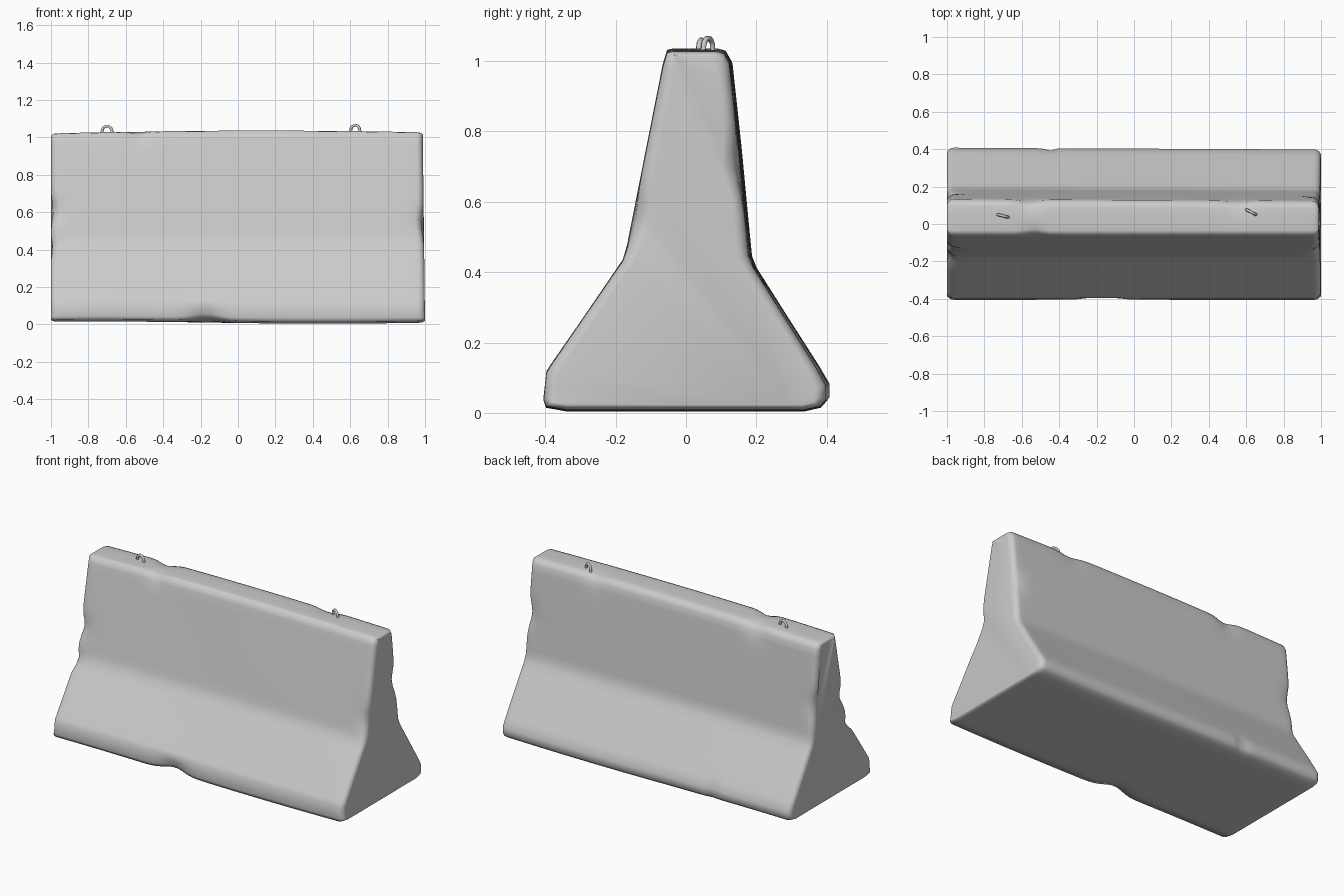
import bpy, bmesh, math
from mathutils import Vector

if "Cube" in bpy.data.objects:
    bpy.data.objects.remove(bpy.data.objects["Cube"])

# Barrier cross-section (y, z), counter-clockwise from the bottom front
PROFILE = [(-0.34, 0.01), (0.34, 0.01), (0.385, 0.02), (0.403, 0.04), (0.403, 0.08), (0.375, 0.13),
           (0.197, 0.415), (0.183, 0.45), (0.155, 0.75), (0.128, 1.0), (0.112, 1.028), (0.09, 1.034),
           (-0.035, 1.034), (-0.054, 1.03), (-0.066, 0.99), (-0.168, 0.475), (-0.18, 0.435),
           (-0.385, 0.135), (-0.397, 0.115), (-0.405, 0.04), (-0.398, 0.02)]

# Worn spots: centre, gaussian radii, push
DENTS = [((-0.17, -0.41, 0.02), (0.09, 0.10, 0.06), (0, 0.025, 0.02)),
         ((-0.45, 0.41, 0.06), (0.03, 0.05, 0.06), (0, -0.015, 0)),
         ((-0.56, 0.12, 1.03), (0.06, 0.06, 0.07), (0, -0.015, -0.014)),
         ((-0.53, -0.06, 1.03), (0.05, 0.05, 0.05), (0, 0.012, -0.014)),
         ((0.55, 0.12, 1.03), (0.07, 0.06, 0.06), (0, -0.008, -0.010)),
         ((-1.0, -0.15, 0.62), (0.06, 0.06, 0.06), (0.02, 0.02, 0)),
         ((-1.0, -0.19, 0.42), (0.06, 0.06, 0.04), (0.012, 0.015, 0)),
         ((1.0, 0.15, 0.70), (0.07, 0.06, 0.08), (-0.015, -0.015, 0)),
         ((1.0, -0.15, 0.55), (0.06, 0.06, 0.07), (-0.015, 0.012, 0)),
         ((-1.0, 0.15, 0.65), (0.06, 0.06, 0.08), (0.015, -0.012, 0))]


def dense(points, step=0.045):
    out = []
    for i, a in enumerate(points):
        a, b = Vector(a), Vector(points[(i + 1) % len(points)])
        n = max(1, round((b - a).length / step))
        out += [a.lerp(b, k / n) for k in range(n)]
    return out


def wear(p):
    x, y, z = p
    # gently sagging top, uneven underside, slight taper of the right end
    z += (z / 1.03) * (-0.012 * x * x + 0.003 * x + 0.002)
    z += (1 - z) ** 4 * 0.006 * math.sin(-2.6 * x - 0.4) if z < 1 else 0
    if x > 0:
        x -= 0.012 * x ** 6 * max(z, 0)
    if y > 0:
        y -= 0.005 * x
    q = Vector((x, y, z))
    for c, r, push in DENTS:
        d = sum(((p[i] - c[i]) / r[i]) ** 2 for i in range(3))
        q += Vector(push) * math.exp(-d)
    return q


def barrier_body():
    pts = dense(PROFILE)
    n = len(pts)
    normals = []
    for i in range(n):
        t = (pts[(i + 1) % n] - pts[i - 1]).normalized()
        normals.append(Vector((t.y, -t.x)))
    # stations along x, rounded at both ends
    r, arc = 0.035, 6
    end = [(1 - r + r * math.sin(a), 1 - math.cos(a))
           for a in (math.pi / 2 * k / arc for k in range(arc + 1))]
    mid = [(-0.93 + 1.86 * k / 50, 0) for k in range(51)]
    stations = [(-x, f) for x, f in reversed(end)] + mid + end
    bm = bmesh.new()
    rings = []
    for x, f in stations:
        ring = []
        for p, m in zip(pts, normals):
            y = p.x - m.x * 0.035 * f
            z = p.y - m.y * 0.014 * f
            ring.append(bm.verts.new(wear(Vector((x, y, z)))))
        rings.append(ring)
    for a, b in zip(rings, rings[1:]):
        for i in range(n):
            j = (i + 1) % n
            bm.faces.new((a[i], a[j], b[j], b[i]))
    bm.faces.new(rings[0])
    bm.faces.new(rings[-1])
    bmesh.ops.recalc_face_normals(bm, faces=bm.faces[:])
    me = bpy.data.meshes.new("barrier_body")
    bm.to_mesh(me)
    bm.free()
    ob = bpy.data.objects.new("barrier_body", me)
    bpy.context.collection.objects.link(ob)
    me.shade_smooth()


# Steel lifting loop: bent bar sunk into the top
def lifting_loop(name, x, y, z, angle):
    cu = bpy.data.curves.new(name, 'CURVE')
    cu.dimensions = '3D'
    cu.bevel_depth = 0.008
    cu.bevel_resolution = 1
    path = [(-0.031, -0.03)]
    path += [(-0.027 * math.cos(a), 0.010 + 0.025 * math.sin(a))
             for a in (math.pi * k / 8 for k in range(9))]
    path += [(0.031, -0.03)]
    sp = cu.splines.new('POLY')
    sp.points.add(len(path) - 1)
    for pt, (u, w) in zip(sp.points, path):
        pt.co = (u, 0, w, 1)
    ob = bpy.data.objects.new(name, cu)
    ob.location = (x, y, z)
    ob.rotation_euler = (0, 0, math.radians(angle))
    bpy.context.collection.objects.link(ob)


barrier_body()
lifting_loop("lifting_loop_left", -0.70, 0.043, 1.025, -14)
lifting_loop("lifting_loop_right", 0.627, 0.063, 1.030, -28)
